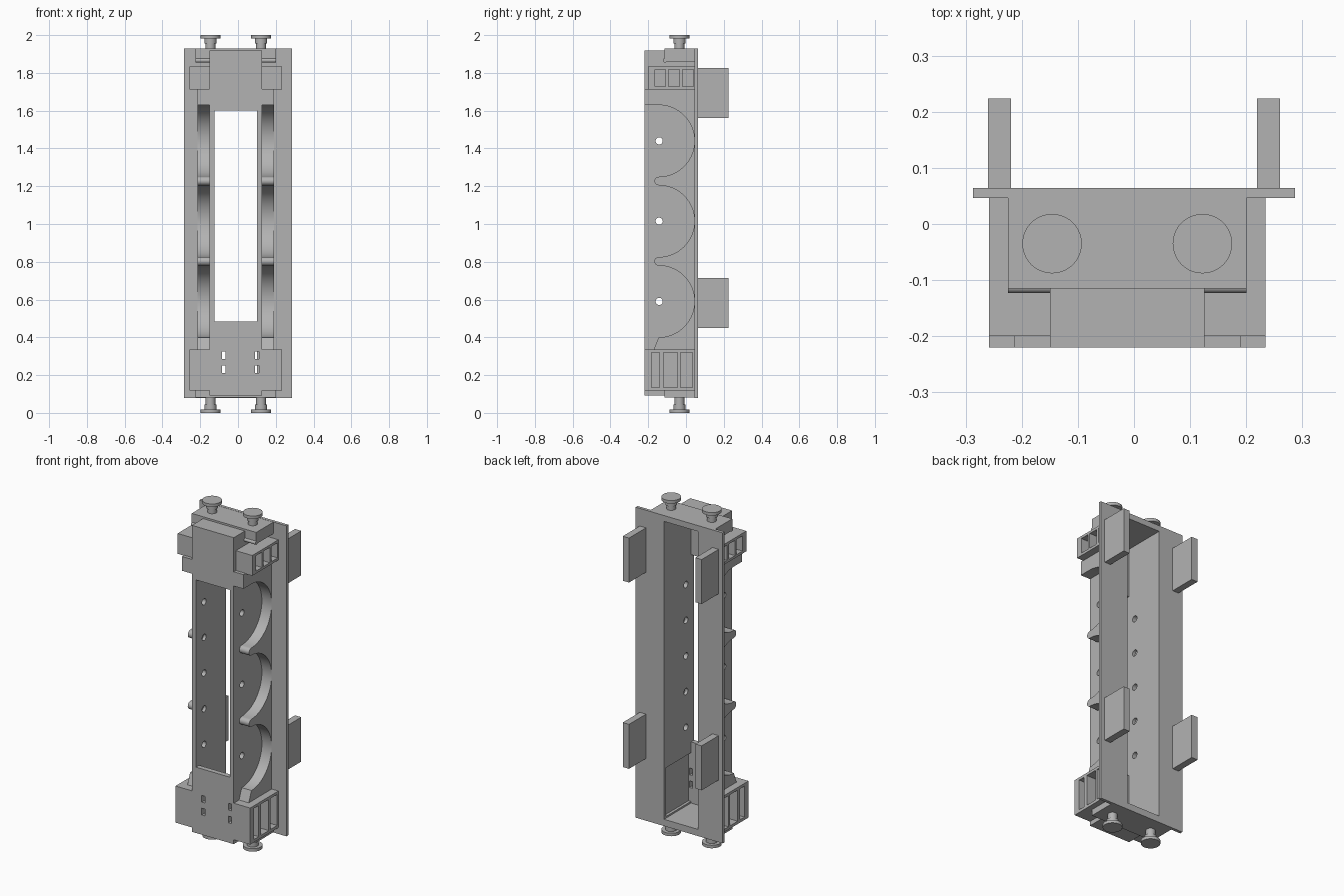
import bpy, bmesh, math
from mathutils import Matrix

if "Cube" in bpy.data.objects:
    bpy.data.objects.remove(bpy.data.objects["Cube"])

grey = bpy.data.materials.new("plain grey")
grey.use_nodes = True
grey.diffuse_color = (0.45, 0.45, 0.45, 1)
grey.node_tree.nodes["Principled BSDF"].inputs["Base Color"].default_value = grey.diffuse_color

MID = -0.012   # the body sits slightly off the centre of its back plate
BACK = 0.064
FRONT = -0.22


def finish(bm, name):
    bmesh.ops.recalc_face_normals(bm, faces=bm.faces)
    me = bpy.data.meshes.new(name)
    bm.to_mesh(me)
    bm.free()
    me.materials.append(grey)
    ob = bpy.data.objects.new(name, me)
    bpy.context.collection.objects.link(ob)
    return ob


def box(name, x, y, z):
    bm = bmesh.new()
    bmesh.ops.create_cube(bm, size=1)
    for v in bm.verts:
        v.co = [r[0] if c < 0 else r[1] for c, r in zip(v.co, (x, y, z))]
    return finish(bm, name)


def cylinder(name, centre, radius, depth, axis="Z", sides=40):
    bm = bmesh.new()
    turn = Matrix.Rotation(math.pi / 2, 4, "Y") if axis == "X" else Matrix()
    bmesh.ops.create_cone(bm, cap_ends=True, segments=sides, radius1=radius,
                          radius2=radius, depth=depth,
                          matrix=Matrix.Translation(centre) @ turn)
    return finish(bm, name)


def extrude_x(name, profile, x0, x1):
    bm = bmesh.new()
    face = bm.faces.new([bm.verts.new((x0, y, z)) for y, z in profile])
    new = bmesh.ops.extrude_face_region(bm, geom=[face])["geom"]
    bmesh.ops.translate(bm, vec=(x1 - x0, 0, 0),
                        verts=[v for v in new if isinstance(v, bmesh.types.BMVert)])
    return finish(bm, name)


def carve(ob, cutters):
    for c in cutters:
        c.hide_render = True
        m = ob.modifiers.new("carve", "BOOLEAN")
        m.operation, m.solver, m.object = "DIFFERENCE", "EXACT", c
    bpy.context.view_layer.update()
    result = ob.evaluated_get(bpy.context.evaluated_depsgraph_get())
    me = bpy.data.meshes.new_from_object(result)
    ob.modifiers.clear()
    ob.data = me
    for c in cutters:
        bpy.data.objects.remove(c)


def smooth(ob):
    bpy.ops.object.select_all(action="DESELECT")
    ob.select_set(True)
    bpy.context.view_layer.objects.active = ob
    bpy.ops.object.shade_smooth_by_angle(angle=math.radians(35))


def hollow():
    return box("hollow_cutter", (MID - 0.112, MID + 0.112), (-0.19, 0.2), (0.12, 1.895))


# Central channel, open to the back, with a window in the front
channel = box("channel", (MID - 0.138, MID + 0.138), (FRONT, BACK - 0.004), (0.092, 1.918))
cuts = [hollow(), box("window_cutter", (MID - 0.112, MID + 0.112), (-0.3, -0.1), (0.484, 1.6)),
        box("recess_cutter", (0.05, 0.116), (-0.19, 0.2), (0.13, 0.42))]
HOLES = [0.59 + 0.2125 * i for i in range(5)]
cuts += [cylinder("hole_cutter", (MID, -0.142, z), 0.019, 0.5, "X", 24) for z in HOLES]
cuts += [box("slot_cutter", (x - 0.01, x + 0.01), (-0.3, -0.1), (z - 0.02, z + 0.02))
         for x in (-0.075, 0.1) for z in (0.23, 0.306)]
carve(channel, cuts)
smooth(channel)

# Back plate and end caps
plate = box("back_plate", (-0.287, 0.287), (0.046, BACK), (0.08, 1.93))
carve(plate, [hollow()])
for name, z in (("top_cap", (1.86, 1.929)), ("bottom_cap", (0.081, 0.118))):
    cap = box(name, (MID - 0.2125, MID + 0.2125), (-0.115, BACK - 0.002), z)
    carve(cap, [hollow()])

# Rounded lip below the top cap
for side in (-1, 1):
    lip = cylinder("cap_lip", (MID + side * 0.175, -0.112, 1.866), 0.011, 0.075, "X", 20)
    smooth(lip)

# Scalloped side guards: three round bays with rounded tips between them
profile = [(0.05, 0.336), (-0.17, 0.336)]
R, TIP, CY = 0.19, 0.0225, -0.145
bays = HOLES[::2]
for i, cz in enumerate(bays):
    for k in range(33):
        a = math.radians(-90 + 180 * k / 32)
        profile.append((CY + R * math.cos(a), cz + R * math.sin(a)))
    if i < 2:
        mid = (cz + bays[i + 1]) / 2
        for k in range(1, 12):
            a = math.radians(-90 + 180 * k / 12)
            profile.append((CY - TIP * math.cos(a), mid + TIP * math.sin(a)))
profile += [(FRONT, bays[2] + R), (FRONT, 1.715), (0.05, 1.715)]

for side, label in ((1, "left"), (-1, "right")):
    smooth(extrude_x(label + "_scalloped_guard", profile,
                     MID + side * 0.13, MID + side * 0.202))

    # Step boxes with three deep pockets each
    for name, front, z, pz, pockets in (
            ("upper", -0.2, (1.712, 1.833), (1.727, 1.818),
             ((-0.164, -0.109), (-0.093, -0.035), (-0.019, 0.04))),
            ("lower", FRONT, (0.118, 0.336), (0.135, 0.32),
             ((-0.182, -0.14), (-0.118, -0.045), (-0.03, 0.035)))):
        inner, outer = MID + side * 0.13, MID + side * 0.246
        step = box(f"{label}_{name}_step_box", sorted((inner, outer)), (front, 0.05), z)
        carve(step, [box("pocket_cutter", sorted((MID + side * 0.142, MID + side * 0.3)), p, pz)
                     for p in pockets])

    # Rear tabs
    for name, z in (("upper", (1.56, 1.825)), ("lower", (0.45, 0.715))):
        box(f"{label}_{name}_rear_tab", sorted((side * 0.219, side * 0.26)), (0.06, 0.224), z)

    # Buffers at both ends
    for name, end, way in (("top", 2.0, -1), ("bottom", 0.0, 1)):
        x = MID + side * 0.134
        for part, r, a, b in (("head", 0.053, 0, 0.018), ("collar", 0.032, 0.017, 0.045),
                              ("shank", 0.026, 0.04, 0.09)):
            smooth(cylinder(f"{label}_{name}_buffer_{part}",
                            (x, -0.035, end + way * (a + b) / 2), r, b - a))
